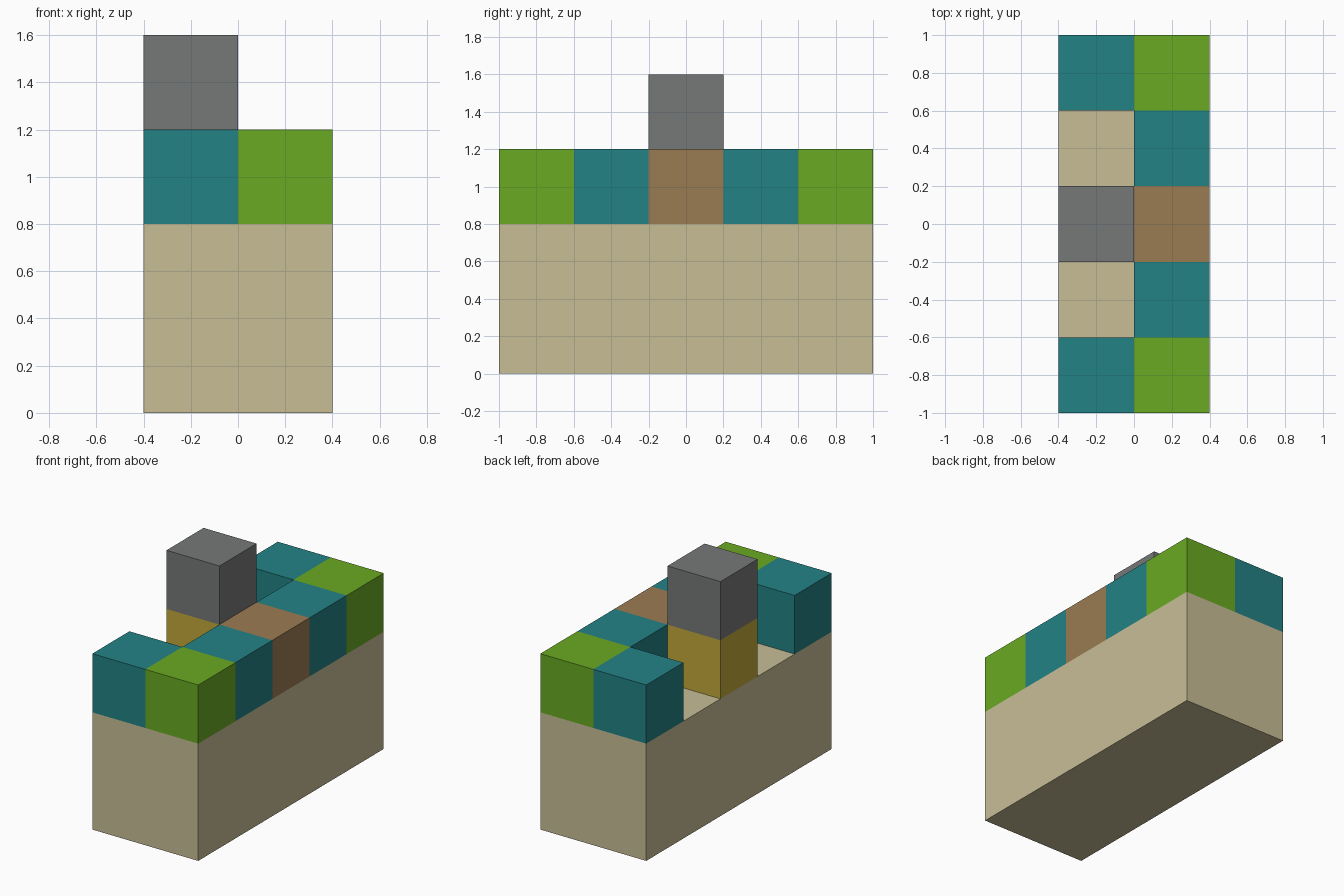
import bpy

default_cube = bpy.data.objects.get("Cube")
if default_cube:
    bpy.data.objects.remove(default_cube, do_unlink=True)

UNIT = 0.4  # edge of one block


def srgb_material(name, rgb):
    """Flat material from 8-bit sRGB, stored as linear values."""
    linear = [((c / 255 + 0.055) / 1.055) ** 2.4 for c in rgb] + [1.0]
    mat = bpy.data.materials.new(name)
    mat.use_nodes = True
    mat.diffuse_color = linear
    bsdf = next(n for n in mat.node_tree.nodes if n.type == "BSDF_PRINCIPLED")
    bsdf.inputs["Base Color"].default_value = linear
    return mat


sand = srgb_material("sand", (200, 190, 150))
teal = srgb_material("teal", (35, 130, 134))
green = srgb_material("green", (106, 170, 34))
brown = srgb_material("brown", (154, 124, 82))
gold = srgb_material("gold", (194, 168, 58))
grey = srgb_material("grey", (118, 120, 119))


def block(name, mat, centre, size=(1, 1, 1)):
    """Box with centre and size given in block units."""
    bpy.ops.mesh.primitive_cube_add(size=1, location=[c * UNIT for c in centre])
    obj = bpy.context.object
    obj.name = name
    obj.scale = [s * UNIT for s in size]
    bpy.ops.object.transform_apply(location=False, rotation=False, scale=True)
    obj.data.materials.append(mat)
    return obj


LEFT, RIGHT = 0.5, -0.5   # the two columns
ROW = 2.5                 # height of the upper row

# Solid lower body
block("base", sand, (0, 0, 1), (2, 5, 2))

# Upper row, repeated at the front and the back
for end, side in (("front", -1), ("back", 1)):
    block(end + "_left_corner", green, (LEFT, 2 * side, ROW))
    block(end + "_right_corner", teal, (RIGHT, 2 * side, ROW))
    block(end + "_left_wall", teal, (LEFT, side, ROW))

# Middle of the wall and the tower
block("middle_wall", brown, (LEFT, 0, ROW))
block("tower_base", gold, (RIGHT, 0, ROW))
block("tower_top", grey, (RIGHT, 0, ROW + 1))
